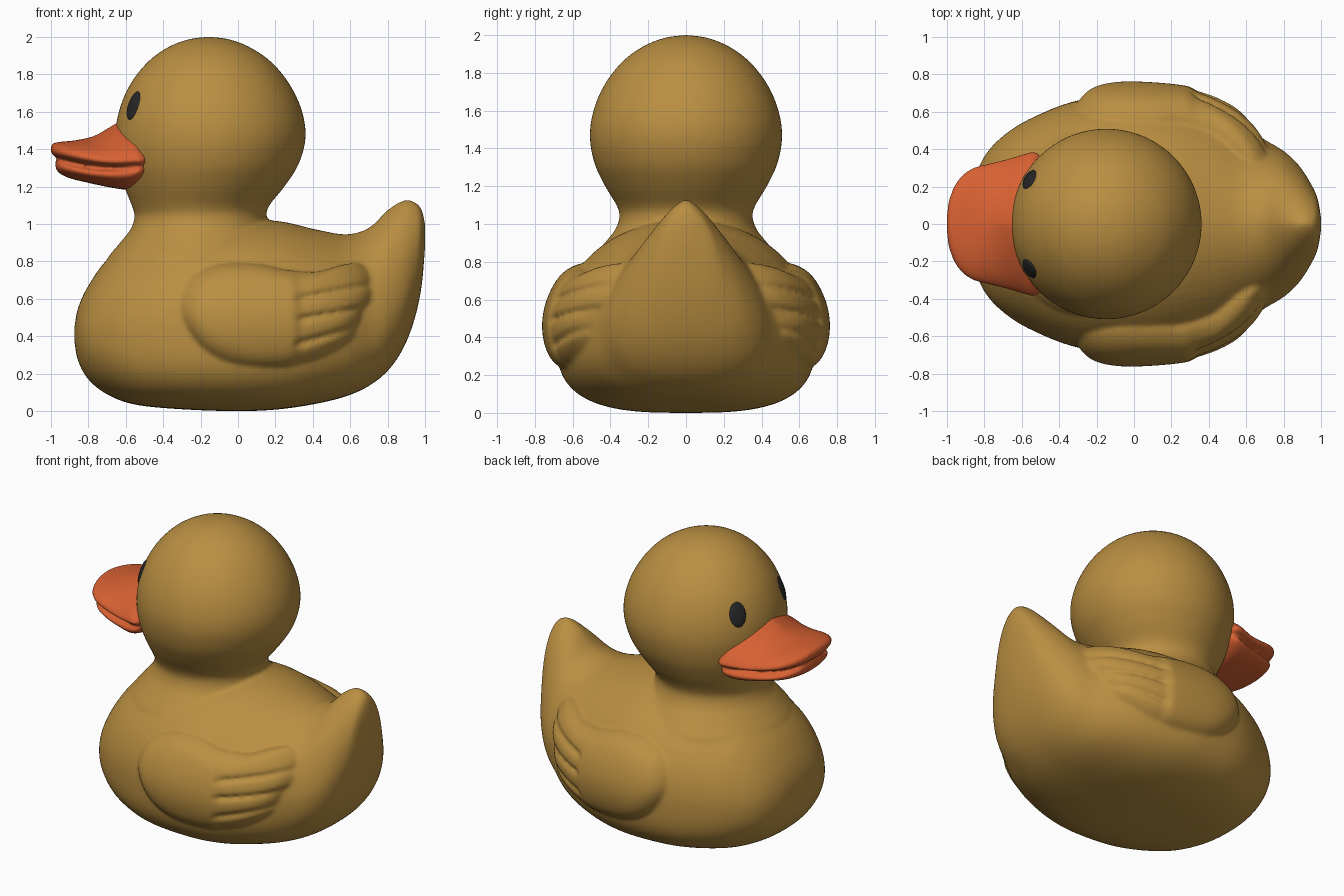
import bpy, bmesh, math
from mathutils import Vector, Matrix

cube = bpy.data.objects.get("Cube")
if cube:
    bpy.data.objects.remove(cube, do_unlink=True)


def material(name, rgb):
    m = bpy.data.materials.new(name)
    m.use_nodes = True
    m.diffuse_color = (*rgb, 1)
    bsdf = m.node_tree.nodes["Principled BSDF"]
    bsdf.inputs["Base Color"].default_value = (*rgb, 1)
    bsdf.inputs["Roughness"].default_value = 0.5
    return m


YELLOW = material("duck yellow", (0.49, 0.275, 0.054))
ORANGE = material("bill orange", (0.68, 0.118, 0.032))
BLACK = material("eye black", (0.02, 0.02, 0.022))


def spline(points, steps, closed=False):
    """Catmull-Rom through tuples of any length."""
    n = len(points)
    at = (lambda i: points[i % n]) if closed else (lambda i: points[max(0, min(n - 1, i))])
    out = []
    for i in range(n if closed else n - 1):
        for k in range(steps):
            t = k / steps
            out.append(tuple(
                b + 0.5 * t * (c - a + t * (2 * a - 5 * b + 4 * c - d + t * (3 * (b - c) + d - a)))
                for a, b, c, d in zip(at(i - 1), at(i), at(i + 1), at(i + 2))))
    if not closed:
        out.append(points[-1])
    return out


def loft(bm, rings):
    """Skin a list of closed rings and cap both ends."""
    loops = [[bm.verts.new(p) for p in r] for r in rings]
    n = len(loops[0])
    for a, b in zip(loops, loops[1:]):
        for i in range(n):
            j = (i + 1) % n
            bm.faces.new((a[i], a[j], b[j], b[i]))
    bm.faces.new(loops[0][::-1])
    bm.faces.new(loops[-1])


def power(v, e):
    return math.copysign(abs(v) ** e, v)


def section(x, low, high, width, mid, top_pow, low_pow, n=72):
    """Rounded cross-section across x, with separate upper and lower fullness."""
    ring = []
    for k in range(n):
        a = math.tau * k / n
        c, s = math.cos(a), math.sin(a)
        e = 2 / (top_pow if s > 0 else low_pow)
        h = (high - mid) if s > 0 else (mid - low)
        ring.append((x, width * power(c, e), mid + h * power(s, e)))
    return ring


def make_object(name, bm, mat):
    bmesh.ops.recalc_face_normals(bm, faces=bm.faces)
    me = bpy.data.meshes.new(name)
    bm.to_mesh(me)
    bm.free()
    me.materials.append(mat)
    for p in me.polygons:
        p.use_smooth = True
    ob = bpy.data.objects.new(name, me)
    bpy.context.scene.collection.objects.link(ob)
    return ob


def fuse(ob, voxel, rounds):
    """Melt overlapping shells into one soft skin."""
    r = ob.modifiers.new("fuse", 'REMESH')
    r.mode = 'VOXEL'
    r.voxel_size = voxel
    r.use_smooth_shade = True
    s = ob.modifiers.new("soften", 'SMOOTH')
    s.factor = 0.5
    s.iterations = rounds


# Body with raised tail: x, low, high, half width, widest height, upper and lower fullness
skin = bmesh.new()
body = [
    (-0.875, 0.38, 0.44, 0.04, 0.41, 2, 2),
    (-0.855, 0.27, 0.55, 0.22, 0.40, 2, 2),
    (-0.80, 0.17, 0.67, 0.36, 0.40, 2, 2.2),
    (-0.70, 0.09, 0.81, 0.47, 0.40, 2, 2.4),
    (-0.55, 0.035, 0.93, 0.565, 0.40, 2, 2.7),
    (-0.30, 0.01, 0.99, 0.66, 0.40, 2.1, 3),
    (0.0, 0.0, 1.02, 0.685, 0.40, 2.1, 3),
    (0.22, 0.01, 1.015, 0.66, 0.41, 2, 3),
    (0.42, 0.04, 0.97, 0.61, 0.42, 1.9, 2.8),
    (0.58, 0.08, 0.945, 0.53, 0.43, 1.8, 2.7),
    (0.70, 0.135, 0.98, 0.45, 0.46, 1.7, 2.6),
    (0.80, 0.215, 1.075, 0.39, 0.50, 1.55, 2.5),
    (0.88, 0.33, 1.125, 0.315, 0.57, 1.5, 2.4),
    (0.94, 0.48, 1.12, 0.225, 0.68, 1.6, 2.2),
    (0.98, 0.66, 1.08, 0.14, 0.82, 1.8, 2),
    (1.0, 0.88, 1.0, 0.03, 0.94, 2, 2),
]
loft(skin, [section(*s) for s in spline(body, 6)])

# Head and neck: height, centre x, radius
head = [
    (0.70, -0.20, 0.50), (0.80, -0.20, 0.505), (0.90, -0.20, 0.43), (0.97, -0.20, 0.375),
    (1.04, -0.20, 0.352), (1.10, -0.20, 0.368), (1.20, -0.18, 0.428), (1.32, -0.16, 0.484),
    (1.46, -0.148, 0.509), (1.60, -0.147, 0.49), (1.74, -0.15, 0.43), (1.86, -0.152, 0.336),
    (1.94, -0.155, 0.227), (1.985, -0.155, 0.115), (2.0, -0.155, 0.01),
]
loft(skin, [[(cx + r * math.cos(math.tau * k / 72), r * math.sin(math.tau * k / 72), z)
             for k in range(72)] for z, cx, r in spline(head, 6)])

# Wings: a raised pad with a step and feather grooves
outline = [
    (-0.31, 0.55), (-0.25, 0.70), (-0.10, 0.78), (0.10, 0.785), (0.25, 0.755), (0.42, 0.745),
    (0.55, 0.78), (0.65, 0.785), (0.73, 0.71), (0.725, 0.60), (0.66, 0.52), (0.63, 0.42),
    (0.55, 0.345), (0.40, 0.265), (0.20, 0.225), (0.0, 0.235), (-0.15, 0.30), (-0.25, 0.41),
]
reach = spline([(-0.31, 0.705), (-0.2, 0.745), (0.0, 0.762), (0.3, 0.735), (0.5, 0.665),
                (0.65, 0.565), (0.74, 0.46)], 8)
grooves = [(0.60, 0.20), (0.49, 0.18), (0.36, 0.28)]  # start height, slope


def wing_surface(x, z):
    x = max(reach[0][0], min(reach[-1][0], x))
    for (xa, ya), (xb, yb) in zip(reach, reach[1:]):
        if x <= xb:
            y = ya + (yb - ya) * (x - xa) / (xb - xa)
            break
    y -= 0.13 * ((z - 0.46) / 0.32) ** 2
    back = max(0, min(1, (x - 0.30 + 0.3 * (z - 0.5) ** 2) / 0.04))
    cut = sum(math.exp(-((z - h - m * (x - 0.32)) / 0.016) ** 2) for h, m in grooves)
    return y - back * (0.016 + 0.026 * cut)


edge = spline(outline, 6, closed=True)
for side in (1, -1):
    rings = []
    for k in range(1, 31):
        s = math.sin(math.pi / 2 * k / 30)
        ring = []
        for px, pz in edge:
            x, z = 0.2 + (px - 0.2) * s, 0.51 + (pz - 0.51) * s
            ring.append((x, side * (wing_surface(x, z) - 0.06 * s ** 10), z))
        rings.append(ring)
    rings.append([(x, y - side * 0.08, z) for x, y, z in rings[-1]])
    loft(skin, rings)

fuse(make_object("body_head_and_wings", skin, YELLOW), 0.0125, 6)

# Bill: upper and lower halves
upper = [
    (-1.0, 1.385, 1.415, 0.04, 1.40, 2, 2),
    (-0.985, 1.365, 1.432, 0.14, 1.39, 2, 2),
    (-0.94, 1.34, 1.44, 0.235, 1.38, 2, 2),
    (-0.87, 1.315, 1.447, 0.295, 1.365, 1.9, 2),
    (-0.77, 1.295, 1.47, 0.325, 1.345, 1.6, 2),
    (-0.69, 1.29, 1.515, 0.345, 1.335, 1.4, 2),
    (-0.63, 1.285, 1.545, 0.362, 1.335, 1.4, 2),
    (-0.55, 1.28, 1.53, 0.384, 1.34, 1.5, 2),
    (-0.51, 1.28, 1.48, 0.375, 1.34, 1.5, 2),
    (-0.48, 1.30, 1.42, 0.33, 1.34, 2, 2),
]
lower = [
    (-0.975, 1.30, 1.34, 0.05, 1.32, 2, 2),
    (-0.955, 1.272, 1.345, 0.16, 1.31, 2, 2),
    (-0.90, 1.245, 1.34, 0.24, 1.295, 2, 2),
    (-0.80, 1.22, 1.32, 0.29, 1.275, 2, 2),
    (-0.68, 1.195, 1.32, 0.325, 1.265, 2, 2),
    (-0.59, 1.185, 1.34, 0.355, 1.27, 2, 2),
    (-0.53, 1.215, 1.36, 0.36, 1.28, 2, 2),
    (-0.49, 1.26, 1.34, 0.32, 1.30, 2, 2),
]
bill = bmesh.new()
for half in (upper, lower):
    loft(bill, [section(*s) for s in spline(half, 5)])
fuse(make_object("bill", bill, ORANGE), 0.01, 4)

# Eyes: flat ovals lying on the head
for side, name in ((1, "left_eye"), (-1, "right_eye")):
    bm = bmesh.new()
    bmesh.ops.create_uvsphere(bm, u_segments=32, v_segments=16, radius=1)
    out = Vector((-0.415, side * 0.24, 0.16)).normalized()
    across = Vector((0, 0, 1)).cross(out).normalized()
    turn = Matrix((across, out.cross(across), out)).transposed().to_4x4()
    size = Matrix.Diagonal((0.056, 0.08, 0.017, 1))
    place = Matrix.Translation((-0.557, side * 0.237, 1.632))
    bm.transform(place @ turn @ size)
    make_object(name, bm, BLACK)
